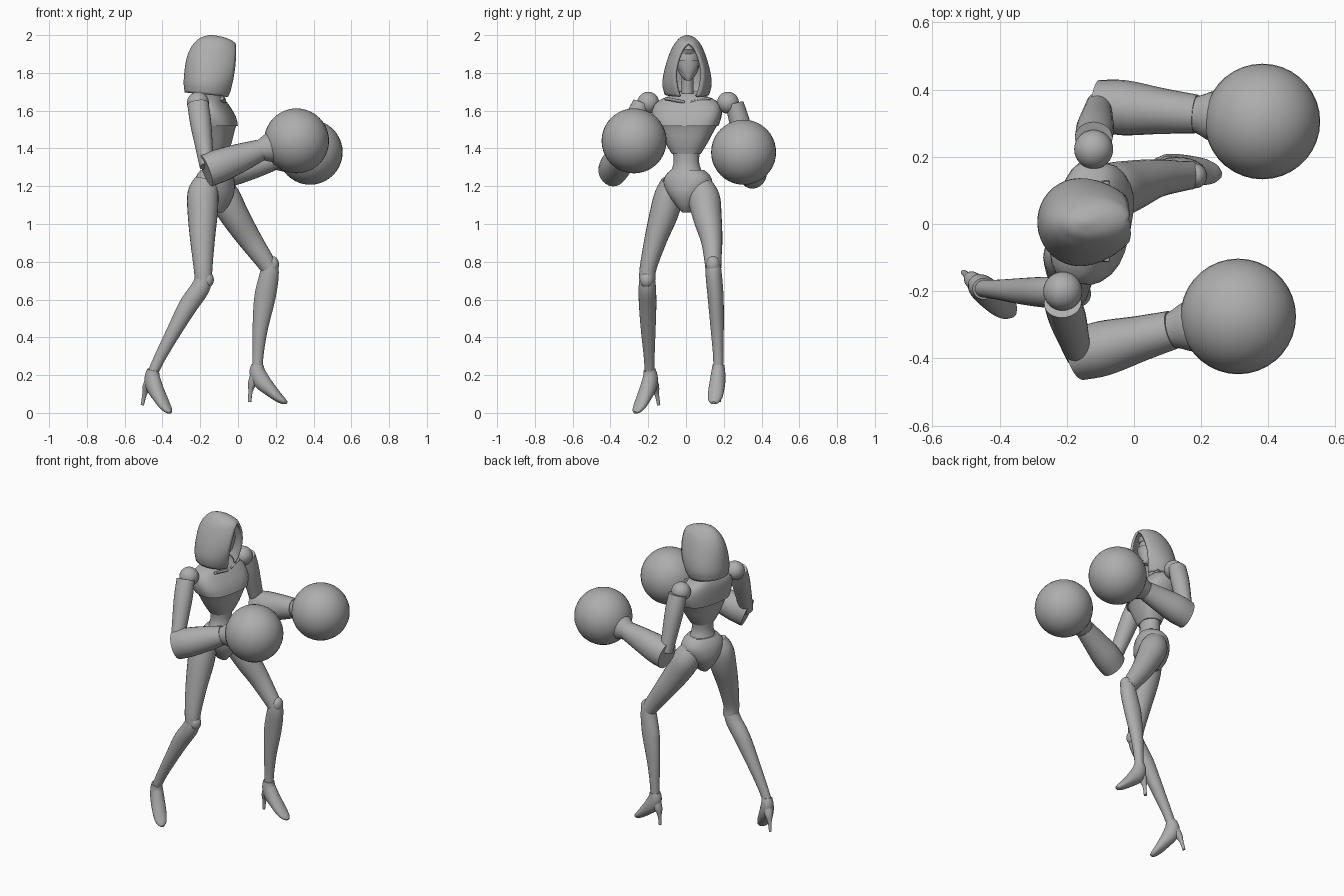
import bpy, bmesh, math
from mathutils import Vector, Matrix

cube = bpy.data.objects.get("Cube")
if cube:
    bpy.data.objects.remove(cube)

GREY = bpy.data.materials.new("plain_grey")
GREY.use_nodes = True
GREY.diffuse_color = (0.42, 0.42, 0.42, 1)
GREY.node_tree.nodes["Principled BSDF"].inputs["Base Color"].default_value = (0.42, 0.42, 0.42, 1)
SIDES = 24


def finish(name, bm, angle=40, matrix=None):
    bmesh.ops.recalc_face_normals(bm, faces=bm.faces)
    if matrix:
        bm.transform(matrix)
    mesh = bpy.data.meshes.new(name)
    bm.to_mesh(mesh)
    bm.free()
    mesh.materials.append(GREY)
    ob = bpy.data.objects.new(name, mesh)
    bpy.context.collection.objects.link(ob)
    bpy.ops.object.select_all(action='DESELECT')
    ob.select_set(True)
    bpy.context.view_layer.objects.active = ob
    bpy.ops.object.shade_smooth_by_angle(angle=math.radians(angle))
    return ob


def spline(rows, steps):
    """Catmull-Rom interpolation of ring rows."""
    rows = [Vector(r) for r in rows]
    out = []
    for i in range(len(rows) - 1):
        a, b, c, d = (rows[min(max(i + k, 0), len(rows) - 1)] for k in (-1, 0, 1, 2))
        for s in range(steps):
            t = s / steps
            out.append(0.5 * (2 * b + (c - a) * t + (2 * a - 5 * b + 4 * c - d) * t * t
                              + (3 * b - a - 3 * c + d) * t ** 3))
    return out + [rows[-1]]


def skin(bm, rings, closed=True):
    for lo, hi in zip(rings, rings[1:]):
        n = len(lo)
        for i in range(n if closed else n - 1):
            j = (i + 1) % n
            bm.faces.new((lo[i], lo[j], hi[j], hi[i]))


def limb(name, rows, steps=4, matrix=None, power=2.0, flat=False, angle=40):
    """Loft rows of (x, y, z, half width, half depth) along their path."""
    rows = spline(rows, steps)
    pts = [r.to_3d() if len(r) == 3 else Vector(r[:3]) for r in rows]
    bm = bmesh.new()
    rings = []
    for i, row in enumerate(rows):
        tan = (pts[min(i + 1, len(pts) - 1)] - pts[max(i - 1, 0)]).normalized()
        if flat:
            tan = Vector((0, 0, 1 if pts[-1].z > pts[0].z else -1))
        u = Vector((0, 1, 0))
        u = (u - tan * u.dot(tan)).normalized()
        v = tan.cross(u)
        ring = []
        for k in range(SIDES):
            a = 2 * math.pi * k / SIDES
            c, s = math.cos(a), math.sin(a)
            e = 2 / power
            ring.append(bm.verts.new(pts[i] + u * row[3] * math.copysign(abs(c) ** e, c)
                                     + v * row[4] * math.copysign(abs(s) ** e, s)))
        rings.append(ring)
    skin(bm, rings)
    bm.faces.new(rings[0])
    bm.faces.new(rings[-1])
    return finish(name, bm, angle, matrix)


def ball(name, loc, size):
    bm = bmesh.new()
    bmesh.ops.create_uvsphere(bm, u_segments=36, v_segments=20, radius=1)
    return finish(name, bm, 60, Matrix.Translation(loc) @ Matrix.Diagonal((*size, 1)))


def column(rows, x=0):
    """Rows of (z, centre x, half width, half depth) as limb rows."""
    return [(cx, 0, z, w, d) for z, cx, w, d in rows]


def turned(degrees, x, y):
    return (Matrix.Translation((x, y, 0)) @ Matrix.Rotation(math.radians(degrees), 4, 'Z')
            @ Matrix.Translation((-x, 0, 0)))


# Torso: ribcage, waist, pelvis and neck
chest_turn = turned(-12, -0.15, 0.008)
limb("ribcage", column([(1.37, -.12, .075, .06), (1.43, -.12, .112, .083),
                        (1.50, -.12, .15, .098), (1.53, -.122, .168, .112)]),
     2, chest_turn, 2.6, True, 25)
limb("upper_chest", column([(1.52, -.122, .168, .114), (1.57, -.13, .185, .108), (1.63, -.148, .178, .088),
                            (1.665, -.155, .13, .07), (1.69, -.16, .055, .05)]), 2, chest_turn, 2.8, True, 25)
limb("waist", column([(1.24, -.12, .1, .085), (1.28, -.12, .082, .07), (1.33, -.12, .068, .058),
                      (1.40, -.12, .075, .06)]), 4, chest_turn, 2, True)
limb("pelvis", column([(1.06, -.125, .025, .045), (1.10, -.125, .06, .078), (1.16, -.125, .105, .102),
                       (1.22, -.125, .132, .1), (1.26, -.122, .118, .088), (1.285, -.12, .09, .073)]),
     3, turned(-22, -.125, .01), 2.2, True)
limb("neck", [(-.155, .008, 1.64, .045, .045), (-.15, .008, 1.70, .032, .034), (-.14, .008, 1.82, .034, .04)])
for side in (-1, 1):
    # Raised collar bars
    limb("collar_bar", [(-.075, .008 + side * .015, 1.645, .008, .012),
                        (-.085, .008 + side * .12, 1.665, .008, .012)], 1)

# Head and pointed mask
limb("head", column([(1.76, -.085, .014, .022), (1.79, -.10, .042, .048), (1.84, -.12, .062, .072),
                     (1.88, -.125, .066, .08), (1.93, -.13, .058, .075), (1.965, -.135, .03, .045)]),
     3, turned(3, -.15, .008), 2, True)
limb("mask_plate", column([(1.775, -.078, .02, .024), (1.82, -.085, .05, .042),
                           (1.865, -.088, .061, .05)]), 2, turned(3, -.15, .008), 2, True, 25)
limb("brow_peak", column([(1.90, -.065, .035, .02), (1.925, -.055, .03, .026), (1.945, -.07, .01, .02)]),
     1, turned(3, -.15, .008), 2, True, 25)

# Hood: open arcs, each row (z, back x, front x, half width, half opening)
bm = bmesh.new()
hood_rows = spline([(1.685, -.283, -.055, .118, .045), (1.74, -.288, -.035, .131, .066),
                    (1.81, -.284, -.022, .122, .072), (1.88, -.272, -.014, .102, .056),
                    (1.93, -.252, -.012, .082, .032), (1.96, -.230, -.016, .064, .001),
                    (1.986, -.200, -.065, .04, .001), (2.0, -.155, -.13, .008, .001)], 3)
rings = []
for z, back, front, w, gap in hood_rows:
    end = math.pi - math.asin(min(max(gap, .001) / w, 1))
    mid, half = (back + front) / 2, (front - back) / 2
    ring = []
    for k in range(33):
        a = end * (k / 16 - 1)
        x = mid - half * math.cos(a) / max(1e-4, abs(math.cos(end)) if math.cos(a) < 0 else 1)
        drop = -.012 * (x - mid) / half if z < 1.72 else 0
        ring.append(bm.verts.new((x, w * math.sin(a), z + drop)))
    rings.append(ring)
skin(bm, rings, False)
bm.faces.new(rings[-1])
bmesh.ops.remove_doubles(bm, verts=bm.verts, dist=.0025)
hood = finish("hood", bm, 50, turned(4, -.15, .006))
shell = hood.modifiers.new("thickness", 'SOLIDIFY')
shell.thickness = .014
shell.offset = -1


# Arms: shoulder ball, upper arm, forearm, cuff and round glove
def arm(side, shoulder, elbow, wrist, glove):
    s, e, w, g = map(Vector, (shoulder, elbow, wrist, glove))
    sign = 1 if s.y > 0 else -1
    ball(side + "_shoulder", s, (.058,) * 3)
    top = s + Vector((0, sign * .035, -.005))
    low = e + Vector((-.005, 0, .02))
    limb(side + "_upper_arm", [(*top, .048, .056), (*top.lerp(low, .3), .054, .056),
                               (*top.lerp(low, .7), .048, .046), (*low, .042, .038)])
    back = e - (w - e).normalized() * .01
    limb(side + "_forearm", [(*back, .076, .088), (*e.lerp(w, .25), .082, .088),
                             (*e.lerp(w, .65), .068, .075), (*w, .058, .058)])
    aim = (g - w).normalized()
    limb(side + "_cuff", [(*(w - aim * .012), .05, .05), (*(w + aim * .015), .06, .06),
                          (*(w + aim * .055), .078, .078), (*(w + aim * .1), .08, .08)], 2)
    ball(side + "_glove", g, (.172,) * 3)


arm("right", (-.212, -.2, 1.642), (-.16, -.388, 1.285), (.115, -.315, 1.39), (.31, -.275, 1.44))
arm("left", (-.12, .222, 1.642), (-.10, .352, 1.275), (.185, .327, 1.34), (.382, .305, 1.38))

# Legs
limb("right_thigh", [(-.165, -.075, 1.225, .055, .065), (-.185, -.09, 1.16, .074, .082),
                     (-.187, -.115, 1.06, .076, .08), (-.188, -.16, .92, .06, .066),
                     (-.185, -.2, .77, .045, .05), (-.183, -.205, .705, .043, .046)])
limb("right_shin", [(-.18, -.205, .72, .04, .044), (-.2, -.205, .66, .046, .05), (-.262, -.203, .57, .046, .05),
                    (-.335, -.2, .44, .039, .04), (-.41, -.195, .3, .029, .031), (-.45, -.192, .215, .026, .028)])
limb("left_thigh", [(-.105, .075, 1.215, .06, .065), (-.07, .095, 1.14, .084, .083),
                    (-.015, .112, 1.04, .077, .076), (.062, .135, .92, .058, .063),
                    (.135, .142, .815, .046, .051), (.165, .145, .77, .043, .046)])
limb("left_shin", [(.168, .145, .79, .038, .042), (.165, .147, .73, .043, .051), (.142, .157, .61, .042, .056),
                   (.118, .165, .45, .035, .041), (.107, .17, .32, .028, .03), (.103, .171, .245, .026, .028)])
ball("right_kneecap", (-.16, -.208, .705), (.032, .036, .042))
ball("left_kneecap", (.185, .143, .785), (.032, .036, .044))


# High-heeled shoes, modelled with the ankle at the origin
def shoe(side, ankle, heading, pitch):
    place = (Matrix.Translation(ankle) @ Matrix.Rotation(math.radians(heading), 4, 'Z')
             @ Matrix.Rotation(math.radians(pitch), 4, 'Y'))
    limb(side + "_shoe", [(0, 0, .01, .031, .033), (.0, 0, -.03, .037, .043), (.022, 0, -.075, .041, .046),
                          (.065, 0, -.12, .042, .036), (.108, 0, -.16, .039, .026),
                          (.14, 0, -.183, .028, .017), (.158, 0, -.191, .01, .007)], 4, place)
    limb(side + "_heel", [(-.012, 0, -.055, .028, .03), (-.028, 0, -.09, .024, .023),
                          (-.037, 0, -.13, .012, .012), (-.042, 0, -.187, .008, .009)], 3, place)


shoe("left", (.103, .171, .245), -9, 0)
shoe("right", (-.45, -.192, .218), -40, 10)
